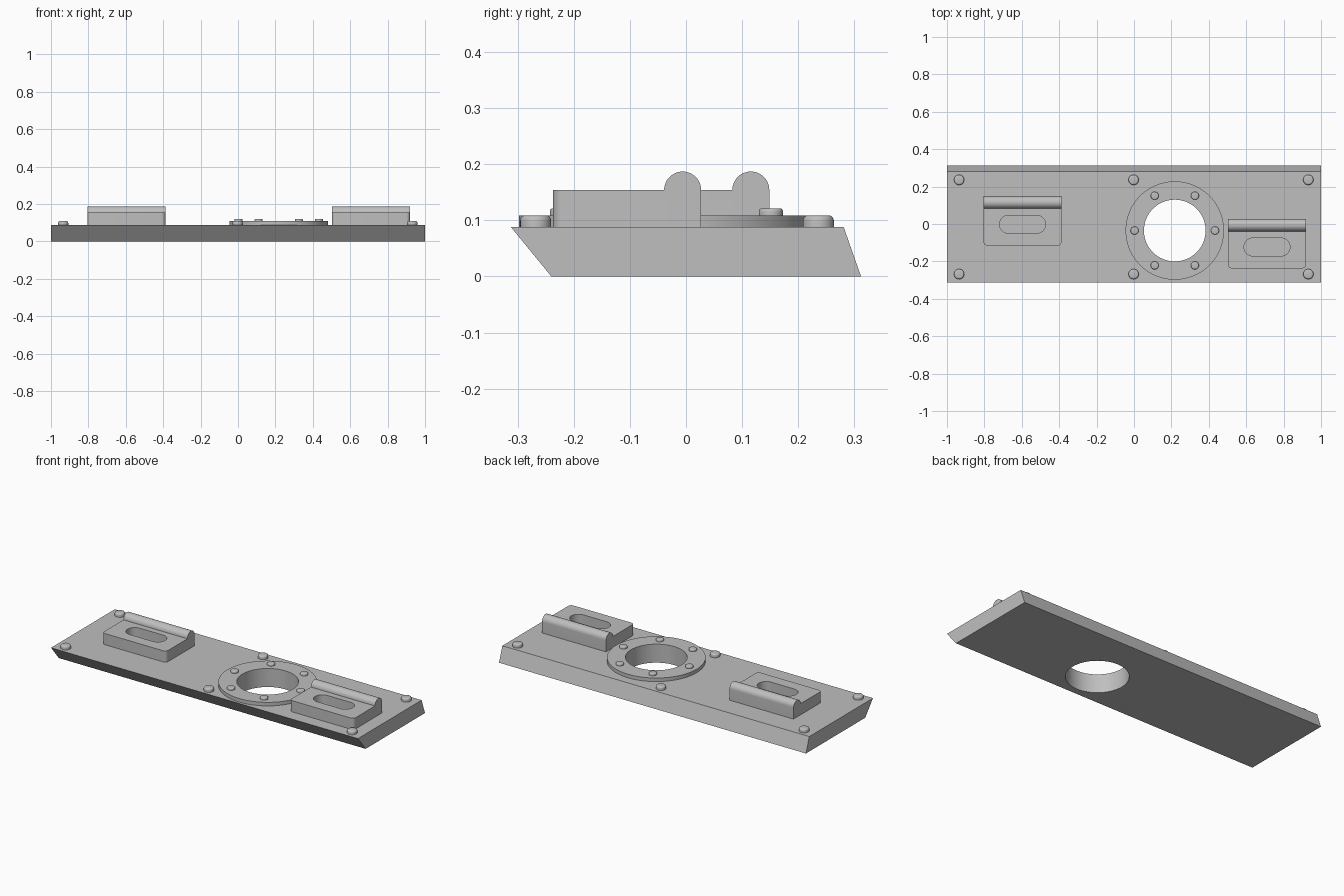
import bpy
import bmesh
from math import pi, cos, sin, radians

cube = bpy.data.objects.get("Cube")
if cube:
    bpy.data.objects.remove(cube, do_unlink=True)

TOP = 0.088          # upper face of the base plate
RING_TOP = 0.109     # upper face of the flange ring
HOLE = (0.218, -0.035)

grey = bpy.data.materials.new("plain grey metal")
grey.use_nodes = True
grey.diffuse_color = (0.52, 0.52, 0.52, 1)
grey.node_tree.nodes["Principled BSDF"].inputs["Base Color"].default_value = grey.diffuse_color


def make(name, bm):
    bmesh.ops.recalc_face_normals(bm, faces=bm.faces)
    mesh = bpy.data.meshes.new(name)
    bm.to_mesh(mesh)
    bm.free()
    mesh.materials.append(grey)
    obj = bpy.data.objects.new(name, mesh)
    bpy.context.collection.objects.link(obj)
    return obj


def prism(points, offset):
    """Extrude a closed outline of 3D points along an offset."""
    bm = bmesh.new()
    face = bm.faces.new([bm.verts.new(p) for p in points])
    side = bmesh.ops.extrude_face_region(bm, geom=[face], use_keep_orig=True)
    moved = [g for g in side["geom"] if isinstance(g, bmesh.types.BMVert)]
    bmesh.ops.translate(bm, verts=moved, vec=offset)
    return bm


def circle(x, y, z, r, n=64):
    return [(x + r * cos(2 * pi * i / n), y + r * sin(2 * pi * i / n), z) for i in range(n)]


def smooth(obj):
    bpy.ops.object.select_all(action='DESELECT')
    obj.select_set(True)
    bpy.context.view_layer.objects.active = obj
    bpy.ops.object.shade_smooth_by_angle(angle=radians(30))


def cut(obj, cutter):
    """Subtract the cutter and bake the result."""
    mod = obj.modifiers.new("opening", 'BOOLEAN')
    mod.operation, mod.solver, mod.object = 'DIFFERENCE', 'EXACT', cutter
    graph = bpy.context.evaluated_depsgraph_get()
    mesh = bpy.data.meshes.new_from_object(obj.evaluated_get(graph))
    obj.modifiers.clear()
    obj.data = mesh
    smooth(obj)
    bpy.data.objects.remove(cutter, do_unlink=True)


def hole_cutter():
    return make("hole_cutter", prism(circle(*HOLE, -0.1, 0.165), (0, 0, 0.4)))


def bolt(name, x, y, z, r, h):
    bm = prism(circle(x, y, z, r, 32), (0, 0, h))
    rim = [e for e in bm.edges if all(v.co.z > z + h / 2 for v in e.verts)]
    bmesh.ops.bevel(bm, geom=rim, offset=h * 0.45, segments=4, profile=0.5, affect='EDGES')
    smooth(make(name, bm))


def bracket(name, x, back):
    """Slotted block with a half-round rail along its back edge."""
    half, depth, r, z = 0.2085, 0.264, 0.033, 0.154
    front = back - depth
    outline = [(front, TOP), (front, z)]
    outline += [(back - r - r * cos(pi * i / 24), z + r * sin(pi * i / 24)) for i in range(25)]
    outline.append((back, TOP))
    bm = prism([(x - half, y, h) for y, h in outline], (2 * half, 0, 0))
    corners = [e for e in bm.edges if all(abs(v.co.y - front) < 1e-4 for v in e.verts)
               and abs(e.verts[0].co.x - e.verts[1].co.x) < 1e-4]
    bmesh.ops.bevel(bm, geom=corners, offset=0.02, segments=6, profile=0.5, affect='EDGES')
    block = make(name, bm)
    # Rounded slot through the block
    sr, sx, sy = 0.048, 0.075, back - 0.15
    slot = []
    for side in (1, -1):
        for i in range(17):
            a = pi * i / 16 - pi / 2
            slot.append((x + side * (sx + sr * cos(a)), sy + side * sr * sin(a), 0.05))
    cut(block, make("slot_cutter", prism(slot, (0, 0, 0.2))))


# Base plate with slanted front and back faces
section = [(-0.24, 0), (0.312, 0), (0.281, TOP), (-0.312, TOP)]
plate = make("base_plate", prism([(-1, y, z) for y, z in section], (2, 0, 0)))
cut(plate, hole_cutter())

# Flange ring around the hole
ring = make("flange_ring", prism(circle(*HOLE, TOP, 0.263, 96), (0, 0, RING_TOP - TOP)))
cut(ring, hole_cutter())

# Ring bolts
for i in range(6):
    a = i * pi / 3
    bolt(f"ring_bolt_{i + 1}", HOLE[0] + 0.215 * cos(a), HOLE[1] + 0.215 * sin(a),
         RING_TOP, 0.0215, 0.0125)

# Plate bolts in two rows
for row, y in (("front", -0.268), ("back", 0.236)):
    for i, x in enumerate((-0.935, -0.002, 0.932)):
        bolt(f"{row}_plate_bolt_{i + 1}", x, y, TOP, 0.0275, 0.021)

# Slotted brackets
bracket("right_bracket", -0.596, 0.1485)
bracket("left_bracket", 0.711, 0.027)
